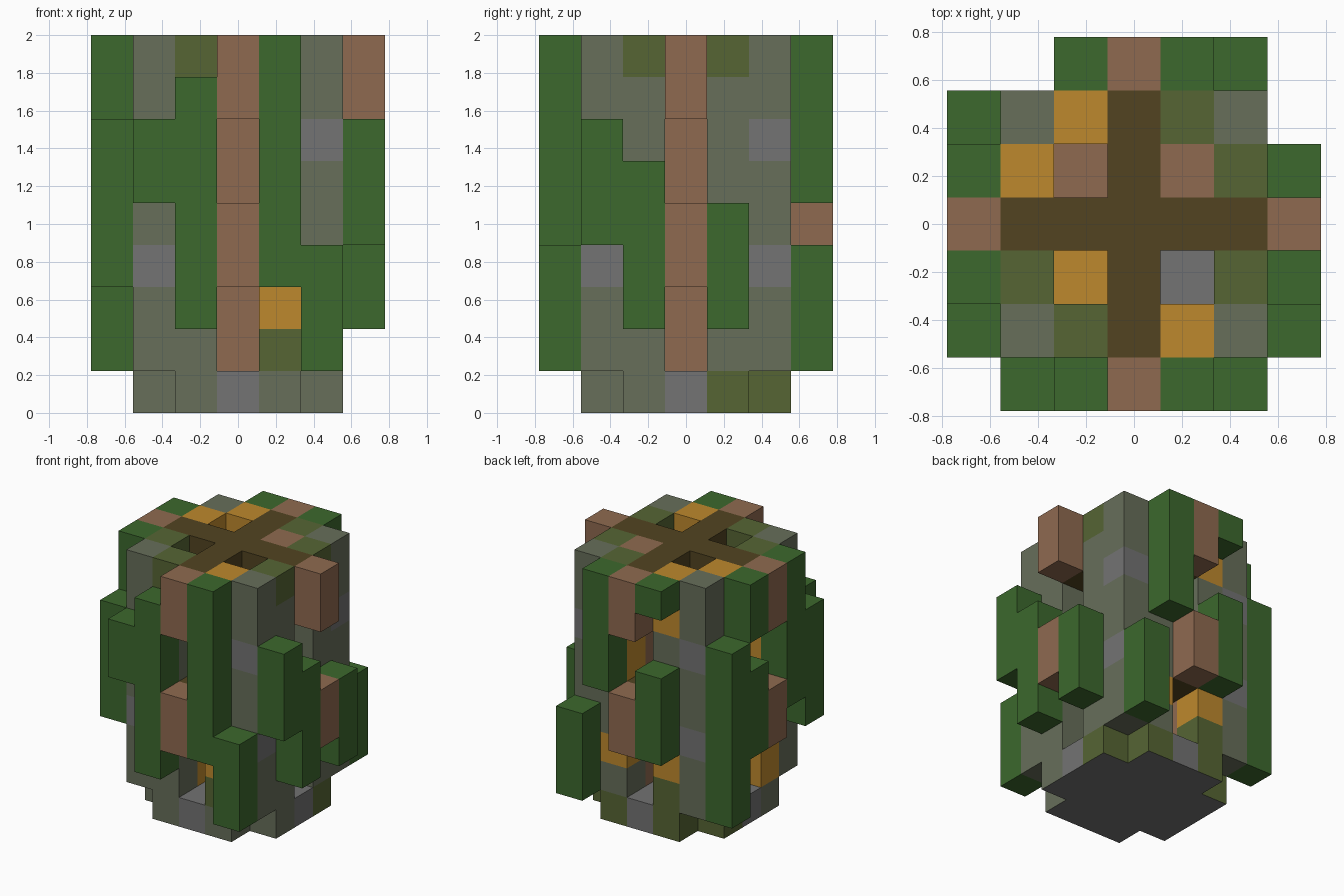
import bpy, bmesh
from mathutils import Matrix, Vector

cube = bpy.data.objects.get("Cube")
if cube:
    bpy.data.objects.remove(cube, do_unlink=True)

U = 2 / 9  # block size

# Palette
def linear(c):
    c /= 255
    return c / 12.92 if c <= 0.04045 else ((c + 0.055) / 1.055) ** 2.4

PALETTE = {
    "l": ("leaf_green", (60, 104, 45)),
    "b": ("bark_brown", (143, 106, 80)),
    "m": ("mossy_grey", (103, 110, 90)),
    "s": ("stone_grey", (115, 115, 115)),
    "o": ("olive_moss", (86, 101, 52)),
    "a": ("amber", (190, 137, 45)),
    "d": ("dark_wood", (82, 68, 33)),
}
KEYS = list(PALETTE)
MATS = []
for name, rgb in PALETTE.values():
    mat = bpy.data.materials.new(name)
    mat.use_nodes = True
    color = (*[linear(c) for c in rgb], 1)
    mat.diffuse_color = color
    bsdf = mat.node_tree.nodes["Principled BSDF"]
    bsdf.inputs["Base Color"].default_value = color
    bsdf.inputs["Roughness"].default_value = 0.9
    MATS.append(mat)


def add_box(bm, x, y, low, high, key):
    """One box covering layers low..high-1 of grid column x, y."""
    place = Matrix.Translation(Vector((x, y, (low + high) / 2)) * U)
    size = Matrix.Diagonal((U, U, U * (high - low), 1))
    verts = bmesh.ops.create_cube(bm, size=1, matrix=place @ size)["verts"]
    for face in {f for v in verts for f in v.link_faces}:
        under = low == 0 and face.calc_center_median().z < 0.001
        face.material_index = KEYS.index("s" if under else key)


def column(name, layers, *spots):
    """Columns at the given spots; one letter per layer, dot for empty."""
    bm = bmesh.new()
    for x, y in spots:
        low = 0
        while low < len(layers):
            high = low + 1
            while high < len(layers) and layers[high] == layers[low]:
                high += 1
            if layers[low] != ".":
                add_box(bm, x, y, low, high, layers[low])
            low = high
    mesh = bpy.data.meshes.new(name)
    bm.normal_update()
    bm.to_mesh(mesh)
    bm.free()
    for mat in MATS:
        mesh.materials.append(mat)
    bpy.context.collection.objects.link(bpy.data.objects.new(name, mesh))


# Outer wall
column("corner_posts", ".mmsmmsmm", (2, 2), (2, -2), (-2, 2), (-2, -2))
column("front_wall_left", "moaaaaaaa", (1, -2))
column("front_wall_right", "mmmmmmmmo", (-1, -2))
column("left_wall_front", "mmmmmmmmo", (2, -1))
column("left_wall_back", "ommmmmmmo", (2, 1))
column("back_wall_left", "omammaamo", (1, 2))
column("back_wall_right", "ooammmmaa", (-1, 2))
column("right_wall_front", "maammaamo", (-2, -1))
column("right_wall_back", "ommmmmmma", (-2, 1))

# Floor, cross beams with window gaps, and inner columns
sides = [(0, -1), (0, 1), (1, 0), (-1, 0)]
column("cross_beams", "s..dd..dd", *[(x * r, y * r) for r in (1, 2) for x, y in sides])
column("core", "sbbbbbbbd", (0, 0))
column("inner_column_back_left", "sbbbbbbbb", (1, 1))
column("inner_column_back_right", "sbbbbbbb.", (-1, 1))
column("inner_column_front_right", "saaaaaaa.", (-1, -1))
column("inner_floor", "s", (1, -1))

# Bark ledges above the windows
column("bark_ledges", "...bb..bb", *[(x * 3, y * 3) for x, y in sides])

# Hanging leaves
column("front_leaf_a", ".....ll", (-2, -3))
column("front_leaf_b", "..llllll", (-1, -3))
column("front_leaf_c", "...llllll", (1, -3))
column("front_leaf_d", ".lll", (2, -3))
column("left_leaf_a", "....lll", (3, -2))
column("left_leaf_b", "..llll", (3, -1))
column("left_leaf_c", "..lll", (3, 1))
column("back_leaf_a", ".lll", (2, 3))
column("back_leaf_b", ".....llll", (1, 3))
column("back_leaf_c", "...lll..l", (-1, 3))
column("right_leaf_a", ".llllll", (-3, 2))
column("right_leaf_b", "...lll.ll", (-3, 1))
column("right_leaf_c", "....lllll", (-3, -1))
column("right_leaf_d", "...llll", (-3, -2))
